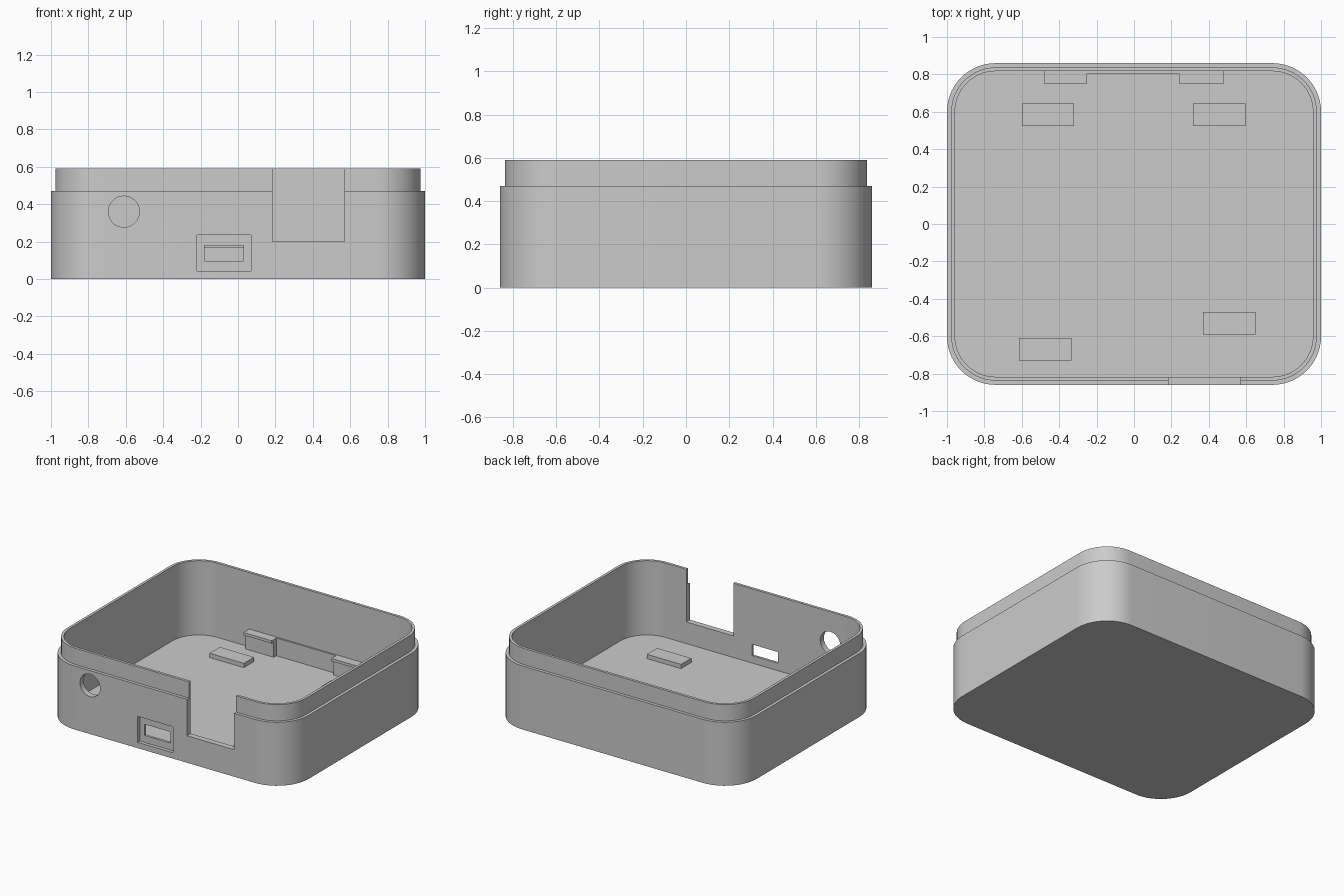
import bpy, bmesh, math

cube = bpy.data.objects.get("Cube")
if cube:
    bpy.data.objects.remove(cube, do_unlink=True)

grey = bpy.data.materials.new("light grey plastic")
grey.use_nodes = True
colour = (0.6, 0.6, 0.6, 1)
grey.diffuse_color = colour
grey.node_tree.nodes["Principled BSDF"].inputs["Base Color"].default_value = colour

HALF_X, HALF_Y, RADIUS = 1.0, 0.86, 0.26
FLOOR, LEDGE, RIM = 0.04, 0.47, 0.59
LIP, WALL = 0.023, 0.043


def add_object(name, bm):
    bmesh.ops.recalc_face_normals(bm, faces=bm.faces)
    mesh = bpy.data.meshes.new(name)
    bm.to_mesh(mesh)
    bm.free()
    mesh.materials.append(grey)
    obj = bpy.data.objects.new(name, mesh)
    bpy.context.collection.objects.link(obj)
    return obj


def box(name, x, y, z):
    """Box from (low, high) pairs on each axis."""
    bm = bmesh.new()
    bmesh.ops.create_cube(bm, size=1)
    for v in bm.verts:
        v.co = [lo + (c + 0.5) * (hi - lo) for c, (lo, hi) in zip(v.co, (x, y, z))]
    return add_object(name, bm)


def rounded_ring(bm, inset, z, steps=14):
    """Rounded rectangle of vertices, inset from the outer wall."""
    r = RADIUS - inset
    ring = []
    for k, (sx, sy) in enumerate(((1, 1), (-1, 1), (-1, -1), (1, -1))):
        for i in range(steps + 1):
            a = (k + i / steps) * math.pi / 2
            ring.append(bm.verts.new((sx * (HALF_X - RADIUS) + r * math.cos(a),
                                      sy * (HALF_Y - RADIUS) + r * math.sin(a), z)))
    return ring


def cut(target, cutter):
    mod = target.modifiers.new("cut", 'BOOLEAN')
    mod.operation = 'DIFFERENCE'
    mod.solver = 'EXACT'
    mod.object = cutter
    bpy.context.view_layer.objects.active = target
    bpy.ops.object.modifier_apply(modifier=mod.name)
    bpy.data.objects.remove(cutter, do_unlink=True)


# Tray shell: outer wall, ledge, lip, inner wall and floor
bm = bmesh.new()
profile = [(0, 0), (0, LEDGE), (LIP, LEDGE), (LIP, RIM), (WALL, RIM), (WALL, FLOOR)]
rings = [rounded_ring(bm, inset, z) for inset, z in profile]
for a, b in zip(rings, rings[1:]):
    for i in range(len(a)):
        j = (i + 1) % len(a)
        bm.faces.new((a[i], a[j], b[j], b[i]))
bm.faces.new(rings[0])
bm.faces.new(rings[-1])
tray = add_object("tray_shell", bm)

# Openings in the front wall: notch, connector recess and slot, round hole
cut(tray, box("notch_cutter", (0.185, 0.57), (-0.95, -0.78), (0.2, 0.7)))
cut(tray, box("recess_cutter", (-0.22, 0.07), (-0.95, -0.835), (0.043, 0.235)))
cut(tray, box("slot_cutter", (-0.18, 0.03), (-0.95, -0.78), (0.095, 0.178)))

bm = bmesh.new()
bmesh.ops.create_cone(bm, cap_ends=True, segments=40, radius1=0.083, radius2=0.083, depth=0.2)
for v in bm.verts:
    x, y, z = v.co
    v.co = (x - 0.61, z - 0.86, y + 0.36)
cut(tray, add_object("round_hole_cutter", bm))

bpy.ops.object.select_all(action='DESELECT')
tray.select_set(True)
bpy.context.view_layer.objects.active = tray
bpy.ops.object.shade_smooth_by_angle(angle=math.radians(30))

# Raised pads on the floor
pads = {"back_right": (-0.46, 0.585), "back_left": (0.455, 0.585),
        "front_right": (-0.475, -0.67), "front_left": (0.51, -0.53)}
for name, (x, y) in pads.items():
    box(name + "_pad", (x - 0.14, x + 0.14), (y - 0.06, y + 0.06), (FLOOR - 0.01, 0.072))

# Retaining clip on the back wall: thin strip between two capped tabs
box("clip_strip", (-0.25, 0.24), (0.805, 0.825), (FLOOR - 0.01, 0.172))
for name, x in (("right", (-0.48, -0.25)), ("left", (0.24, 0.48))):
    box(name + "_clip_post", x, (0.775, 0.825), (FLOOR - 0.01, 0.155))
    box(name + "_clip_cap", x, (0.75, 0.825), (0.152, 0.172))
